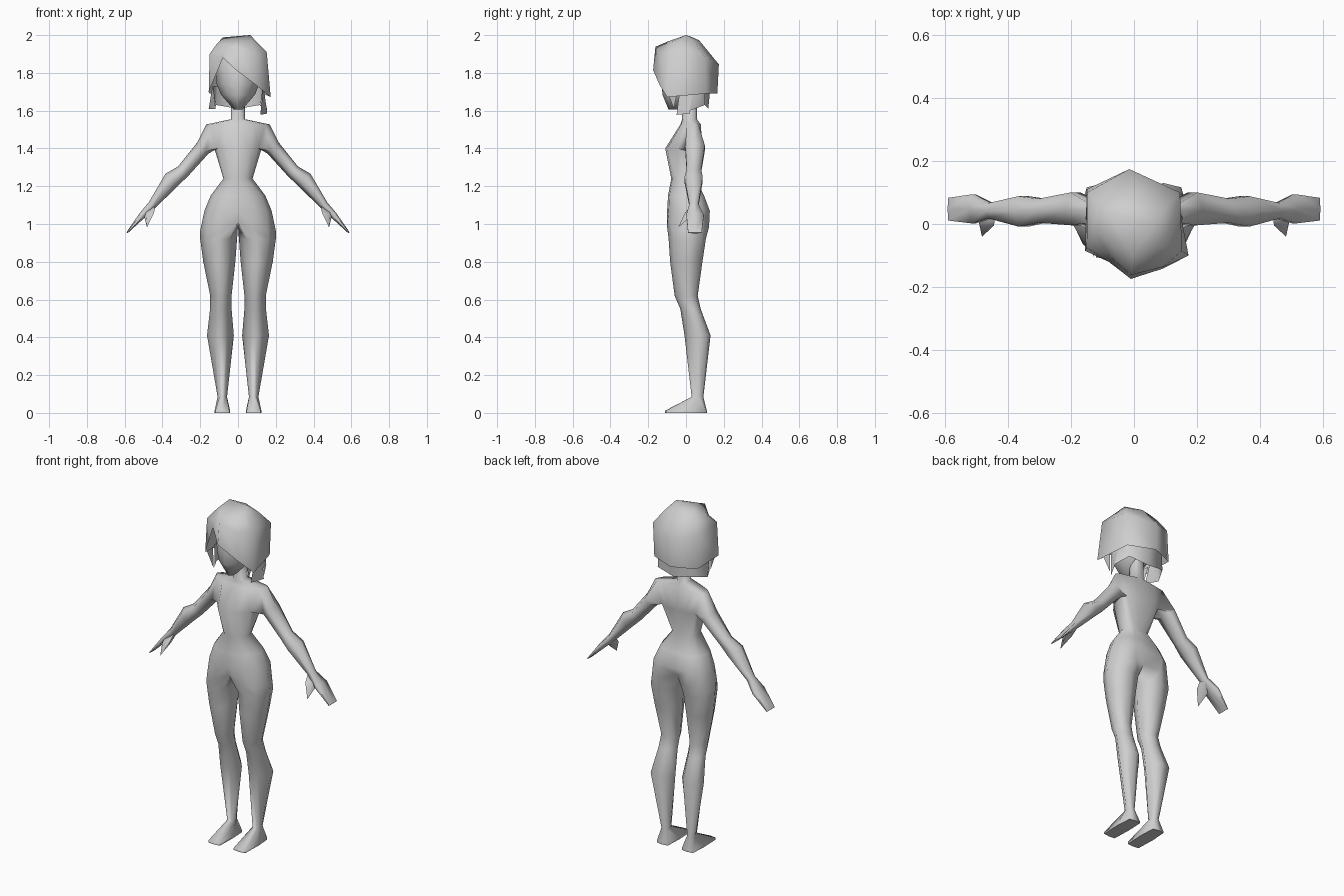
import bpy, bmesh, math
from mathutils import Vector

if "Cube" in bpy.data.objects:
    bpy.data.objects.remove(bpy.data.objects["Cube"])

grey = bpy.data.materials.new("warm_grey")
grey.diffuse_color = (0.62, 0.62, 0.62, 1)
grey.use_nodes = True
grey.node_tree.nodes["Principled BSDF"].inputs["Base Color"].default_value = grey.diffuse_color


def finish(bm, name, mirror=False, recalc=True, angle=80):
    if recalc:
        bmesh.ops.recalc_face_normals(bm, faces=bm.faces[:])
    me = bpy.data.meshes.new(name)
    bm.to_mesh(me)
    bm.free()
    me.materials.append(grey)
    ob = bpy.data.objects.new(name, me)
    bpy.context.collection.objects.link(ob)
    if mirror:
        mod = ob.modifiers.new("mirror", 'MIRROR')
        mod.use_clip = True
        mod.merge_threshold = 0.0005
    bpy.ops.object.select_all(action='DESELECT')
    ob.select_set(True)
    bpy.context.view_layer.objects.active = ob
    bpy.ops.object.shade_smooth_by_angle(angle=math.radians(angle))
    return ob


def ring(bm, pts):
    return [bm.verts.new(p) for p in pts]


def bridge(bm, a, b, closed=True, skip=()):
    n = len(a)
    for i in range(n if closed else n - 1):
        if i not in skip:
            j = (i + 1) % n
            bm.faces.new((a[i], b[i], b[j], a[j]))


# ---- body: half torso, leg and arm in one mesh, mirrored ----
bm = bmesh.new()
# z, half width, front y, side y, back y
torso = [(1.68, .036, -.02, .02, .06), (1.555, .036, -.02, .02, .06),
         (1.527, .168, -.03, .045, .08), (1.40, .125, -.11, .04, .09),
         (1.24, .077, -.078, 0, .055), (1.15, .145, -.095, .01, .10),
         (1.07, .178, -.10, .015, .132)]
rows = []
for z, w, yf, ys, yb in torso:
    f, b = ys - yf, yb - ys
    rows.append(ring(bm, [(0, yf, z), (w * .5, yf + .07 * f, z), (w * .86, yf + .45 * f, z),
                          (w, ys, z), (w * .86, yb - .4 * b, z), (w * .5, yb - .05 * b, z),
                          (0, yb - .1 * b, z)]))
for i in range(len(rows) - 1):
    bridge(bm, rows[i], rows[i + 1], False, (2, 3) if i == 2 else ())

# hip line with crotch point
hip = ring(bm, [(0, -.083, 1.01), (.07, -.1, .985), (.155, -.07, .965), (.2, .01, .965),
                (.16, .09, .975), (.085, .122, .985), (0, .08, 1.01), (0, .0, .99)])
bridge(bm, rows[-1], hip[:7], False)

# leg: z, inner x, outer x, front y, back y, front corner width, back corner width
leg = [(.92, .005, .2, -.092, .105, .62, .7), (.80, .014, .184, -.084, .087, .58, .68),
       (.62, .034, .147, -.06, .062, .55, .65), (.55, .034, .148, -.03, .078, .5, .72),
       (.41, .022, .164, -.008, .13, .45, .8), (.085, .058, .108, .03, .092, .6, .7),
       (.012, .042, .124, -.11, .11, .9, .85), (0, .042, .124, -.11, .11, .9, .85)]
last = hip
for z, xi, xo, yf, yb, k, kb in leg:
    cx, rx, cy = (xi + xo) / 2, (xo - xi) / 2, yf * .45 + yb * .55
    e, eb = ((.15 * (yb - yf), .1 * (yb - yf)) if z > .05 else (.004, .006))
    cur = ring(bm, [(cx - rx * k, yf + e, z), (cx, yf, z), (cx + rx * k, yf + e, z), (xo, cy, z),
                    (cx + rx * kb, yb - eb, z), (cx, yb, z), (cx - rx * k, yb - eb, z), (xi, cy, z)])
    bridge(bm, last, cur)
    last = cur
bm.faces.new(last)

# arm and hand: centre, half thickness, half depth
S, C = rows[2], rows[3]
arm = [((.186, .048, 1.402), .042, .052), ((.29, .042, 1.28), .037, .038),
       ((.35, .040, 1.235), .046, .048), ((.455, .042, 1.10), .023, .024),
       ((.508, .048, 1.045), .018, .046), ((.588, .047, .953), .004, .036)]
last = [S[3], S[2], C[2], C[3], C[4], S[4]]
up, front = Vector((.74, 0, .67)), Vector((0, -1, 0))
for c, a, b in arm:
    cur = []
    for i in range(6):
        t = i * math.pi / 3
        cur.append(Vector(c) + up * a * math.cos(t) + front * b * math.sin(t) / .866)
    cur = ring(bm, cur)
    bridge(bm, last, cur)
    last = cur
bm.faces.new(last)
finish(bm, "body", mirror=True)

# ---- thumbs, rooted inside the palm ----
bm = bmesh.new()
base = ring(bm, [(.440, .025, 1.095), (.485, .025, 1.075), (.49, .055, 1.06), (.445, .055, 1.08)])
mid = ring(bm, [(.444, -.005, 1.06), (.488, -.01, 1.05), (.496, .025, 1.04), (.452, .02, 1.045)])
tip = bm.verts.new((.482, -.04, .982))
bridge(bm, base, mid)
bm.faces.new(base)
for i in range(4):
    bm.faces.new((mid[i], tip, mid[(i + 1) % 4]))
finish(bm, "thumb", mirror=True)

# ---- head: half rings with a pointed chin, mirrored ----
bm = bmesh.new()
head = [(1.93, .08, -.07, .08), (1.84, .12, -.128, .11), (1.74, .113, -.128, .10),
        (1.685, .09, -.125, .075), (1.605, .022, -.092, .0)]
last = None
for z, w, yf, yb in head:
    ym = (yf + yb) / 2
    cur = ring(bm, [(0, yf, z), (w * .6, yf + .12 * (yb - yf), z), (w, ym, z),
                    (w * .65, yb - .1 * (yb - yf), z), (0, yb, z)])
    if last:
        bridge(bm, last, cur, False)
    else:
        bm.faces.new(cur)
    last = cur
bm.faces.new(last)
finish(bm, "head", mirror=True)

# ---- hair cap: upper, middle and hem rings around an off-centre crown ----
bm = bmesh.new()
upper = [(-.083, -.055, 1.955), (-.005, -.1, 1.965), (.075, -.07, 1.968), (.105, -.035, 1.958),
         (.10, .05, 1.955), (0, .07, 1.972), (-.11, .065, 1.95), (-.115, -.025, 1.95)]
middle = [(-.083, -.095, 1.915), (-.01, -.162, 1.938), (.095, -.135, 1.90), (.152, -.085, 1.91),
          (.146, .10, 1.885), (-.015, .174, 1.845), (-.148, .10, 1.885), (-.15, -.075, 1.90)]
hem = [(-.08, -.12, 1.88), (-.01, -.174, 1.815), (.09, -.142, 1.74), (.173, -.10, 1.672),
       (.134, .105, 1.69), (-.015, .166, 1.69), (-.15, .11, 1.69), (-.155, -.085, 1.70)]
u, m, h = ring(bm, upper), ring(bm, middle), ring(bm, hem)
crown = bm.verts.new((.065, 0, 2.0))
crest = bm.verts.new((-.08, .035, 1.988))
bridge(bm, u, m)
bridge(bm, m, h)
for i in (1, 2, 3, 4):
    bm.faces.new((crown, u[i], u[i + 1]))
for a, b in ((5, 6), (6, 7), (7, 0), (0, 1)):
    bm.faces.new((crest, u[a], u[b]))
bm.faces.new((crown, u[5], crest))
bm.faces.new((crown, crest, u[1]))
finish(bm, "hair_cap", recalc=False)

# ---- lower hair locks: jagged sheets below the cap ----
bm = bmesh.new()
for s in (1, -1):
    locks = [((.13, -.105, 1.72), (.135, -.04, 1.72), (.115, -.065, 1.61)),
             ((.135, -.03, 1.73), (.13, .04, 1.73), (.155, .02, 1.585), (.118, -.05, 1.578)),
             ((.13, .04, 1.73), (.11, .10, 1.73), (.115, .10, 1.63), (.155, .02, 1.60)),
             ((.11, .10, 1.73), (0, .13, 1.73), (0, .118, 1.61), (.115, .10, 1.63))]
    for pts in locks:
        # the left side ends a little higher
        vs = ring(bm, [(x * s, y, max(z, 1.61) if s < 0 else z) for x, y, z in pts])
        f = bm.faces.new(vs)
        f.normal_update()
        if f.normal.dot(f.calc_center_median() - Vector((0, 0, 1.66))) < 0:
            f.normal_flip()
bmesh.ops.remove_doubles(bm, verts=bm.verts[:], dist=.0005)
finish(bm, "hair_locks", recalc=False)
